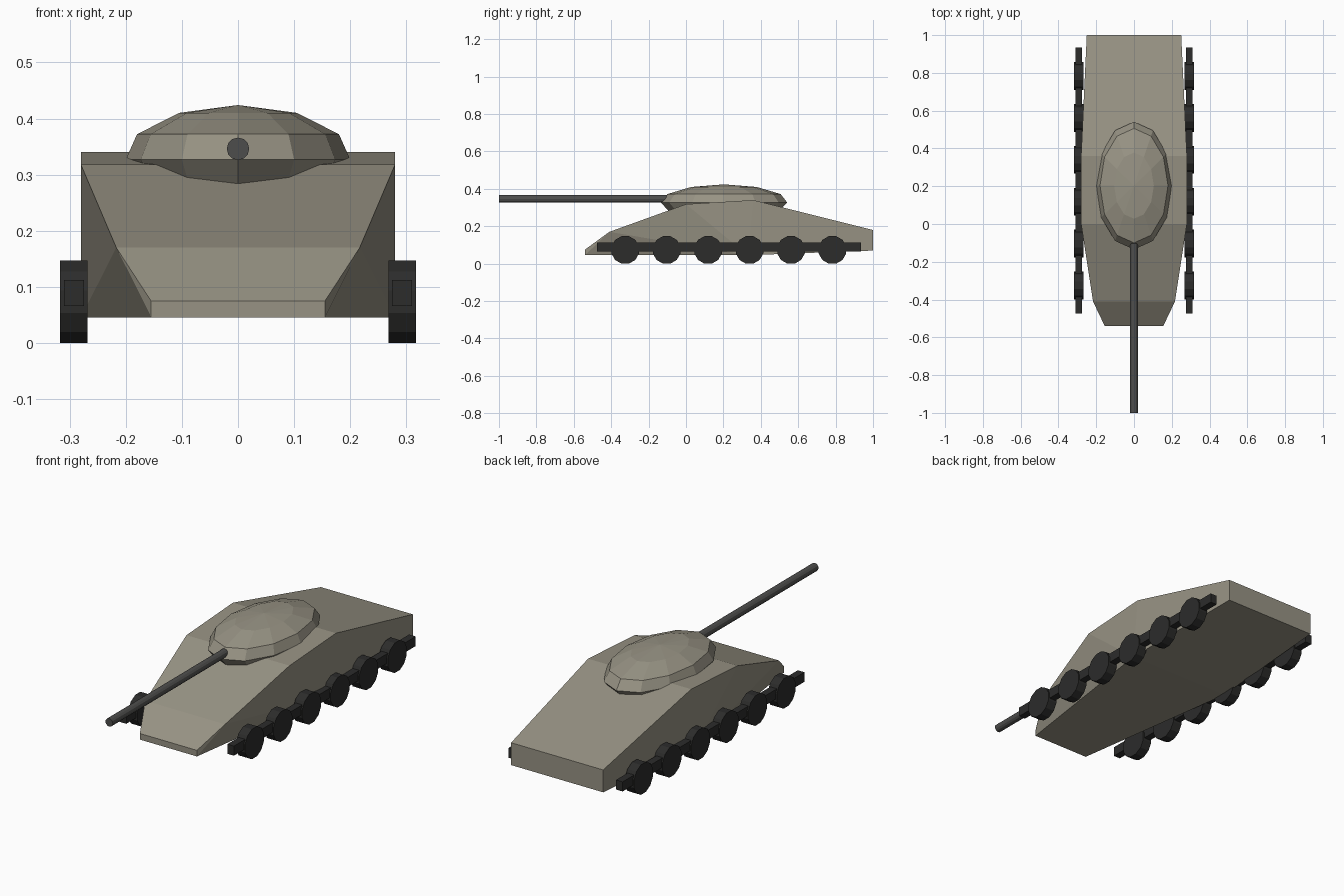
import bpy, bmesh, math
from mathutils import Matrix

if "Cube" in bpy.data.objects:
    bpy.data.objects.remove(bpy.data.objects["Cube"])


def material(name, rgb):
    m = bpy.data.materials.new(name)
    m.diffuse_color = (*rgb, 1)
    m.use_nodes = True
    m.node_tree.nodes["Principled BSDF"].inputs["Base Color"].default_value = m.diffuse_color
    return m


ARMOUR = material("armour", (0.31, 0.29, 0.23))
STEEL = material("gun_steel", (0.075, 0.075, 0.072))
RUBBER = material("running_gear", (0.025, 0.025, 0.024))


def finish(name, bm, mat):
    bmesh.ops.recalc_face_normals(bm, faces=bm.faces)
    me = bpy.data.meshes.new(name)
    bm.to_mesh(me)
    bm.free()
    me.materials.append(mat)
    ob = bpy.data.objects.new(name, me)
    bpy.context.collection.objects.link(ob)
    return ob


def cylinder(name, radius, length, sides, rot, loc, mat):
    bm = bmesh.new()
    bmesh.ops.create_cone(bm, cap_ends=True, segments=sides, radius1=radius,
                          radius2=radius, depth=length,
                          matrix=Matrix.Translation(loc) @ rot)
    return finish(name, bm, mat)


# Hull: convex wedge from (half width, y, z) corner points
bm = bmesh.new()
corners = [(0.155, -0.54, 0.045), (0.155, -0.54, 0.075), (0.217, -0.41, 0.17),
           (0.28, 0.0, 0.318), (0.28, 0.36, 0.34), (0.25, 1.0, 0.18),
           (0.25, 1.0, 0.07), (0.28, 0.33, 0.045)]
for x, y, z in corners:
    bm.verts.new((x, y, z))
    bm.verts.new((-x, y, z))
bmesh.ops.convex_hull(bm, input=bm.verts)
bmesh.ops.dissolve_limit(bm, angle_limit=0.01, verts=bm.verts, edges=bm.edges)
finish("hull", bm, ARMOUR)

# Turret: stacked 12-sided elliptical rings (x radius, y radius, z)
bm = bmesh.new()
rings = []
for rx, ry, z in [(0.165, 0.28, 0.265), (0.2, 0.338, 0.327),
                  (0.18, 0.303, 0.372), (0.105, 0.175, 0.41)]:
    rings.append([bm.verts.new((rx * math.cos(i * math.tau / 12),
                                0.203 + ry * math.sin(i * math.tau / 12), z))
                  for i in range(12)])
apex = bm.verts.new((0, 0.203, 0.424))
for i in range(12):
    j = (i + 1) % 12
    for a, b in zip(rings, rings[1:]):
        bm.faces.new((a[i], a[j], b[j], b[i]))
    bm.faces.new((rings[-1][i], rings[-1][j], apex))
bm.faces.new(rings[0])
finish("turret", bm, ARMOUR)

# Gun barrel
cylinder("gun_barrel", 0.02, 1.0, 12, Matrix.Rotation(math.pi / 2, 4, 'X'),
         (0, -0.5, 0.346), STEEL)

# Running gear: a track bar and six road wheels on each side
wheel_rot = (Matrix.Rotation(math.pi / 12, 4, 'X')
             @ Matrix.Rotation(math.pi / 2, 4, 'Y'))
for side, s in (("right", 1), ("left", -1)):
    bm = bmesh.new()
    bmesh.ops.create_cube(bm, size=1, matrix=Matrix.Translation((s * 0.2925, 0.23, 0.089))
                          @ Matrix.Diagonal((0.036, 1.41, 0.047, 1)))
    finish(f"track_bar_{side}", bm, RUBBER)
    for i in range(6):
        cylinder(f"road_wheel_{side}_{i + 1}", 0.0761, 0.049, 12, wheel_rot,
                 (s * 0.2925, -0.325 + 0.2216 * i, 0.0735), RUBBER)
